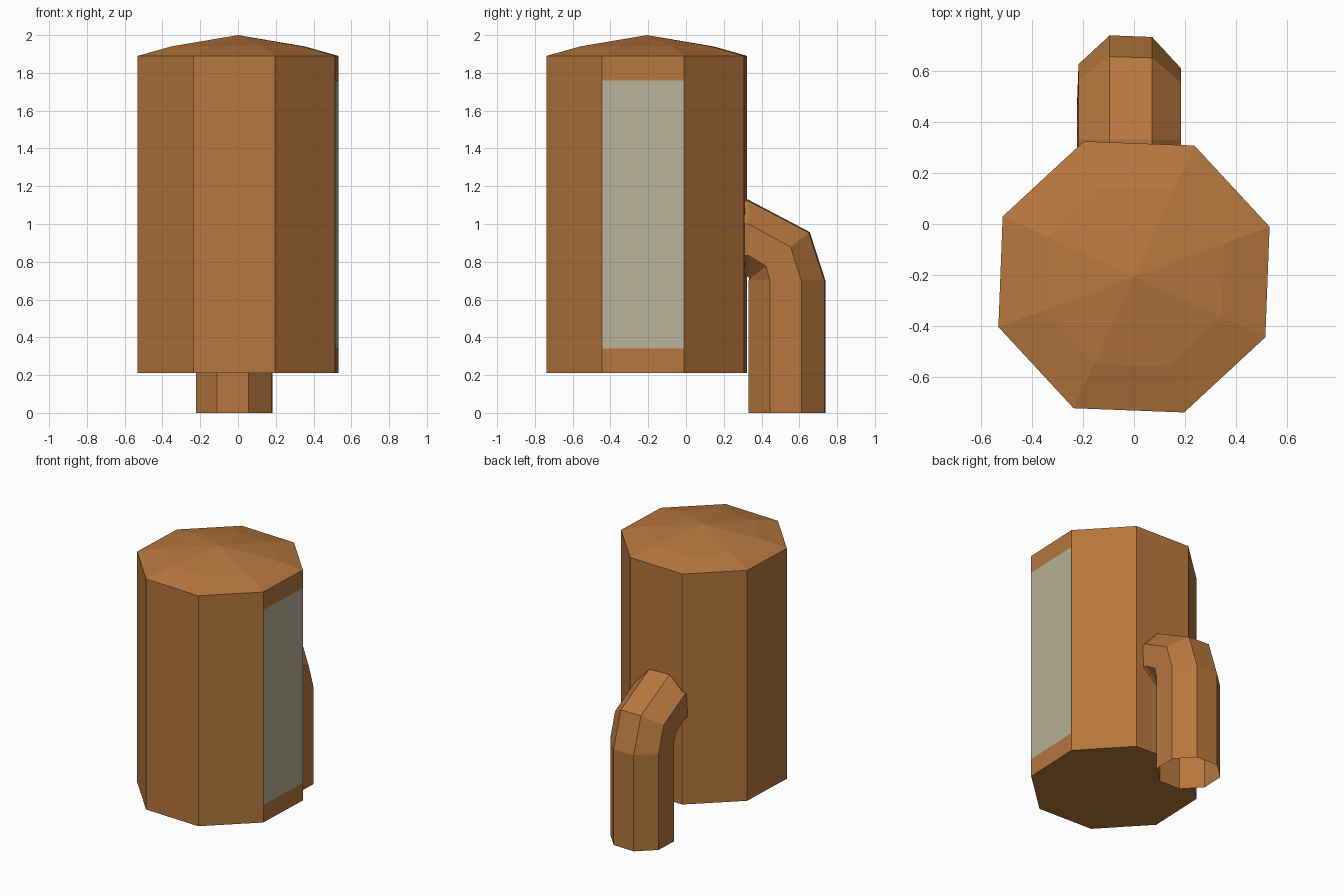
import bpy
from math import sin, cos, radians, tau

if "Cube" in bpy.data.objects:
    bpy.data.objects.remove(bpy.data.objects["Cube"])

SIDES = 8
PHASE = radians(20.3)
BODY_Y = -0.207
BODY_R = 0.566


def material(name, rgb):
    m = bpy.data.materials.new(name)
    m.diffuse_color = (*rgb, 1)
    m.use_nodes = True
    m.node_tree.nodes["Principled BSDF"].inputs["Base Color"].default_value = m.diffuse_color
    return m


def octagon(radius):
    return [(radius * cos(PHASE + tau * i / SIDES), radius * sin(PHASE + tau * i / SIDES))
            for i in range(SIDES)]


def bridge(rings):
    """Side quads joining consecutive octagonal rings."""
    return [(r * SIDES + i, r * SIDES + (i + 1) % SIDES,
             (r + 1) * SIDES + (i + 1) % SIDES, (r + 1) * SIDES + i)
            for r in range(rings - 1) for i in range(SIDES)]


def make(name, verts, faces, mat):
    me = bpy.data.meshes.new(name)
    me.from_pydata(verts, [], faces)
    me.materials.append(mat)
    ob = bpy.data.objects.new(name, me)
    bpy.context.collection.objects.link(ob)
    return ob


brown = material("brown", (0.47, 0.185, 0.047))
pale = material("pale", (0.48, 0.45, 0.31))

# Hanging octagonal body with a shallow domed top
profile = [(BODY_R, 0.21), (BODY_R, 1.89), (BODY_R * 0.665, 1.94)]
verts = [(x, y + BODY_Y, z) for r, z in profile for x, y in octagon(r)]
faces = bridge(len(profile)) + [tuple(reversed(range(SIDES)))]
apex, last = len(verts), (len(profile) - 1) * SIDES
verts.append((0, BODY_Y, 2.0))
faces += [(last + i, last + (i + 1) % SIDES, apex) for i in range(SIDES)]
make("body", verts, faces, brown)

# Pale window panel covering the width of the right-hand facet
ring = octagon(BODY_R)
(ax, ay), (bx, by) = ring[-1], ring[0]
lift = 0.002
make("window_panel",
     [(ax + lift, ay + BODY_Y, 0.34), (bx + lift, by + BODY_Y, 0.34),
      (bx + lift, by + BODY_Y, 1.76), (ax + lift, ay + BODY_Y, 1.76)],
     [(0, 1, 2, 3)], pale)

# Open-ended bent pipe at the back: (centre y, centre z, ring tilt in degrees)
path = [(0.535, 0, 0), (0.535, 0.70, 0), (0.495, 0.832, 38),
        (0.33, 0.925, 90), (0.30, 0.925, 90)]
verts = [(x - 0.02, cy + u * cos(radians(t)), cz + u * sin(radians(t)))
         for cy, cz, t in path for x, u in octagon(0.217)]
make("bent_pipe", verts, bridge(len(path)), brown)
